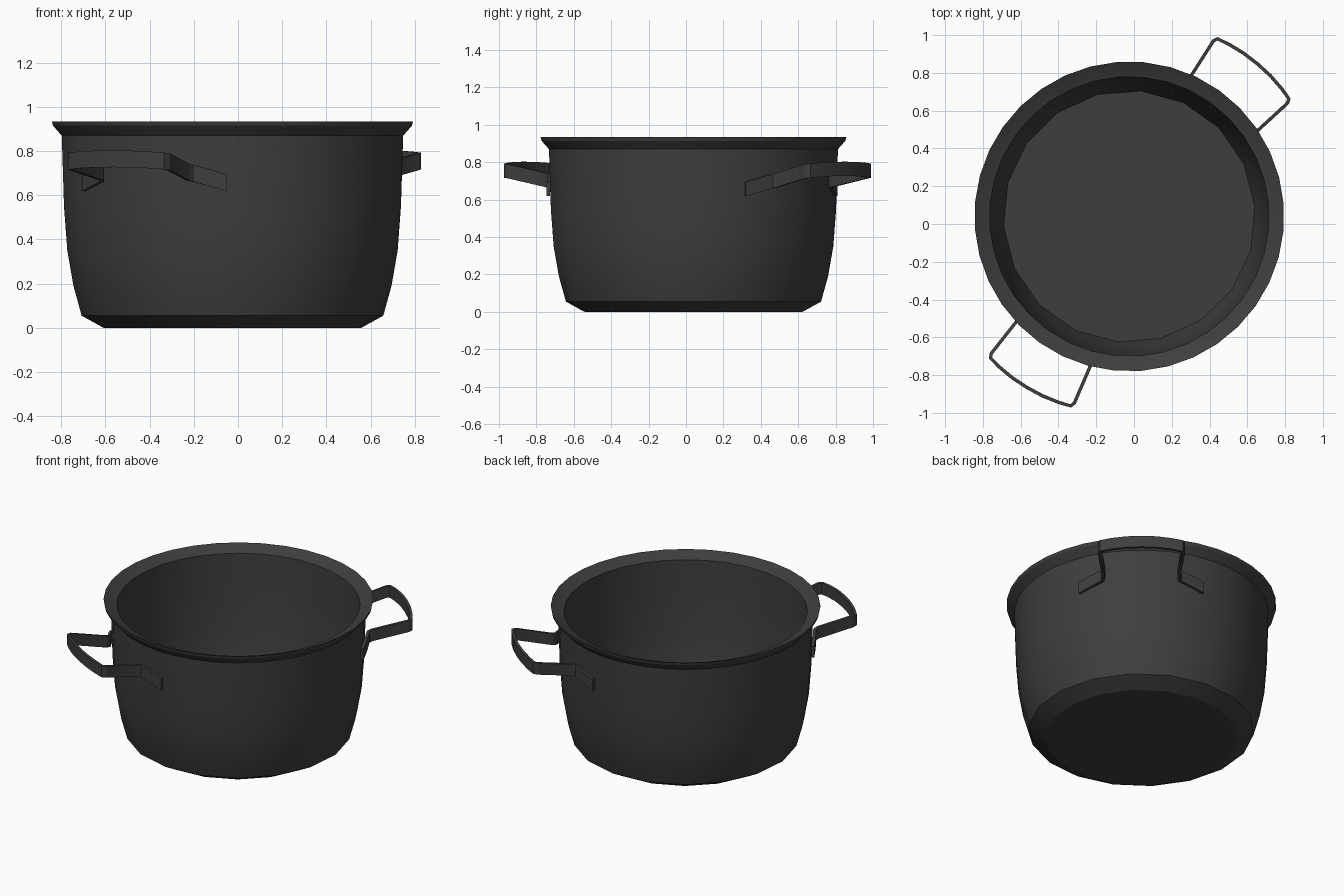
import bpy, bmesh, math
from mathutils import Vector

if "Cube" in bpy.data.objects:
    bpy.data.objects.remove(bpy.data.objects["Cube"])

CENTRE = Vector((-0.025, 0.04, 0))
SIDES = 36

# One dark metal for everything
metal = bpy.data.materials.new("dark_cast_metal")
metal.use_nodes = True
colour = (0.048, 0.048, 0.048, 1)
metal.diffuse_color = colour
metal.node_tree.nodes["Principled BSDF"].inputs["Base Color"].default_value = colour


def finish(name, bm, angle):
    bmesh.ops.recalc_face_normals(bm, faces=bm.faces)
    mesh = bpy.data.meshes.new(name)
    bm.to_mesh(mesh)
    bm.free()
    obj = bpy.data.objects.new(name, mesh)
    obj.location = CENTRE
    mesh.materials.append(metal)
    bpy.context.collection.objects.link(obj)
    bpy.ops.object.select_all(action='DESELECT')
    obj.select_set(True)
    bpy.context.view_layer.objects.active = obj
    bpy.ops.object.shade_smooth_by_angle(angle=math.radians(angle))
    return obj


def polar(radius, degrees, z):
    a = math.radians(degrees)
    return Vector((radius * math.cos(a), radius * math.sin(a), z))


# Pot: radius, height, and whether the ring has half the sides
profile = [
    (0.585, 0, True), (0.685, 0.055, True), (0.722, 0.19, False),
    (0.75, 0.35, False), (0.765, 0.55, False), (0.775, 0.87, False),
    (0.815, 0.915, False), (0.82, 0.935, False),
    (0.787, 0.918, False), (0.74, 0.9, False),
    (0.735, 0.7, False), (0.722, 0.4, False), (0.7, 0.2, True),
    (0.667, 0.07, True),
]
bm = bmesh.new()
rings = []
for radius, z, coarse in profile:
    ring = []
    for i in range(SIDES):
        flat = math.cos(math.tau / SIDES) if coarse and i % 2 else 1
        ring.append(bm.verts.new(polar(radius * flat, 4.6 + i * 360 / SIDES, z)))
    rings.append(ring)
for low, high in zip(rings, rings[1:]):
    for i in range(SIDES):
        j = (i + 1) % SIDES
        bm.faces.new((low[i], low[j], high[j], high[i]))
bm.faces.new(rings[0])
bm.faces.new(rings[-1])
finish("pot_body", bm, 25)

# Handle half path: radius, angle from the handle's middle, height
half = [(1.055, 0, 0.765), (1.055, 5, 0.764), (1.053, 10, 0.76),
        (1.05, 13.6, 0.755), (1.03, 14.4, 0.752),
        (0.81, 16.3, 0.705), (0.79, 17.5, 0.7),
        (0.782, 23, 0.68), (0.776, 29, 0.657)]


def handle(name, middle):
    path = [polar(r, middle - a, z) for r, a, z in reversed(half[1:])]
    path += [polar(r, middle + a, z) for r, a, z in half]
    bm = bmesh.new()
    sections = []
    for i, p in enumerate(path):
        before = (p - path[i - 1]) if i else path[1] - p
        after = (path[i + 1] - p) if i < len(path) - 1 else before
        along = before.normalized() + after.normalized()
        side = Vector((along.y, -along.x, 0)).normalized() * 0.009
        up = Vector((0, 0, 0.038))
        sections.append([bm.verts.new(p + side * s + up * u)
                         for s, u in ((-1, -1), (1, -1), (1, 1), (-1, 1))])
    for a, b in zip(sections, sections[1:]):
        for i in range(4):
            j = (i + 1) % 4
            bm.faces.new((a[i], a[j], b[j], b[i]))
    bm.faces.new(sections[0])
    bm.faces.new(sections[-1])
    finish(name, bm, 30)


handle("back_left_handle", 50)
handle("front_right_handle", 239.2)
